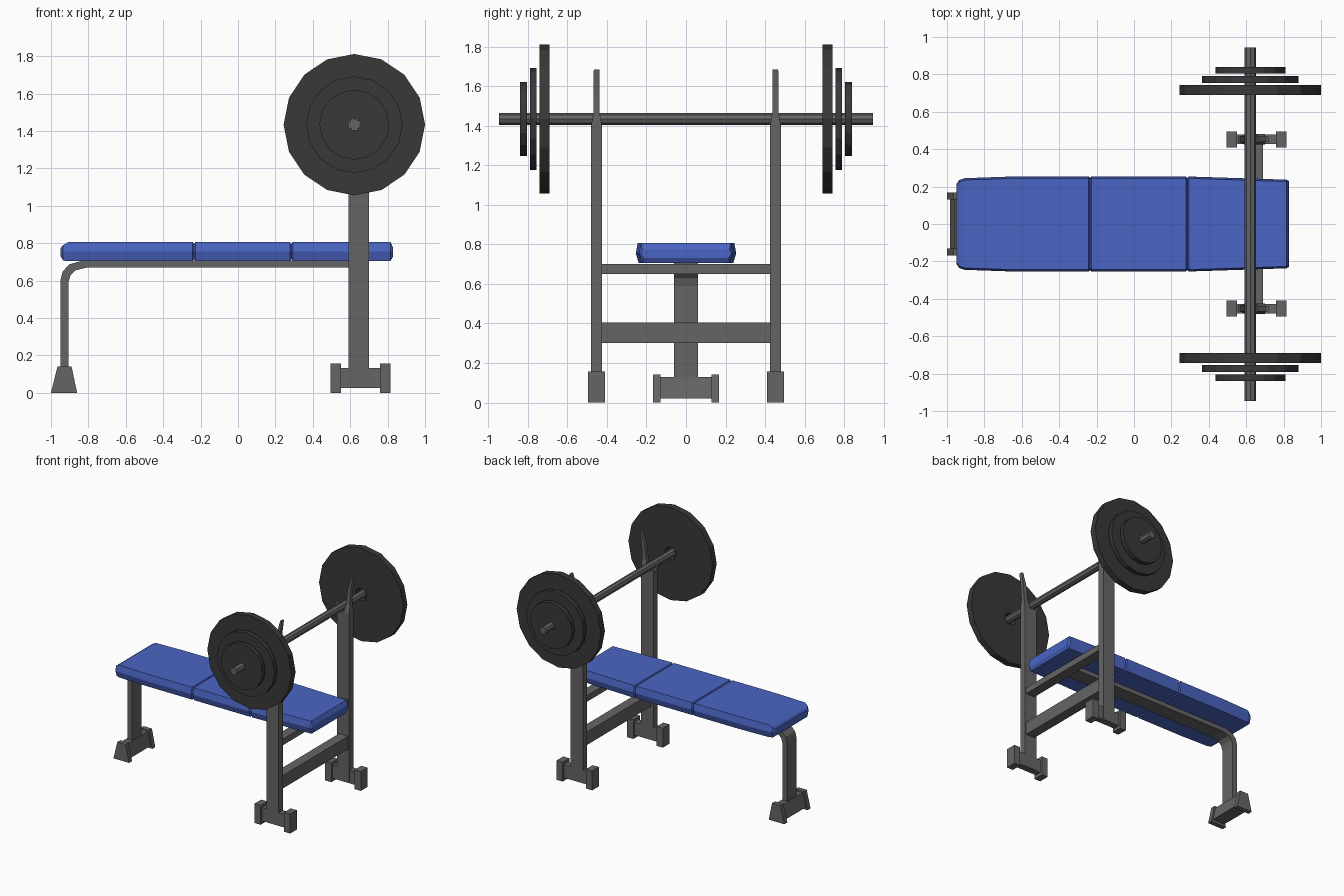
import bpy, bmesh, math

if "Cube" in bpy.data.objects:
    bpy.data.objects.remove(bpy.data.objects["Cube"])


def material(name, rgb):
    m = bpy.data.materials.new(name)
    m.diffuse_color = (*rgb, 1)
    m.use_nodes = True
    m.node_tree.nodes["Principled BSDF"].inputs["Base Color"].default_value = m.diffuse_color
    return m


BLUE = material("blue_vinyl", (0.07, 0.13, 0.55))
STEEL = material("steel", (0.13, 0.13, 0.13))
DARK = material("dark_iron", (0.04, 0.04, 0.04))


def make(name, rings, mat, closed=False):
    """Skin a list of equal-length point rings; cap the ends or close the loop."""
    bm = bmesh.new()
    vs = [[bm.verts.new(p) for p in r] for r in rings]
    n = len(vs[0])
    pairs = list(zip(vs, vs[1:])) + ([(vs[-1], vs[0])] if closed else [])
    for a, b in pairs:
        for i in range(n):
            j = (i + 1) % n
            bm.faces.new((a[i], a[j], b[j], b[i]))
    if not closed:
        bm.faces.new(vs[0])
        bm.faces.new(vs[-1][::-1])
    bmesh.ops.recalc_face_normals(bm, faces=bm.faces)
    me = bpy.data.meshes.new(name)
    bm.to_mesh(me)
    bm.free()
    me.materials.append(mat)
    ob = bpy.data.objects.new(name, me)
    bpy.context.collection.objects.link(ob)
    return ob


def box(name, x0, x1, y0, y1, z0, z1, mat):
    return make(name, [[(x0, y0, z), (x1, y0, z), (x1, y1, z), (x0, y1, z)] for z in (z0, z1)], mat)


def stack(name, sections, yc, mat):
    """Tapered post from sections (x0, x1, half width in y, z)."""
    return make(name, [[(a, yc - h, z), (b, yc - h, z), (b, yc + h, z), (a, yc + h, z)]
                       for a, b, h, z in sections], mat)


def slab(name, profile, y0, y1, mat):
    """Extrude an xz profile along y."""
    return make(name, [[(x, y, z) for x, z in profile] for y in (y0, y1)], mat)


def circle(r, y, n, cx=0.622, cz=1.434):
    return [(cx + r * math.sin(2 * math.pi * i / n), y, cz + r * math.cos(2 * math.pi * i / n))
            for i in range(n)]


# padded cushion with two seams: x, half width, top, bottom
cushion = [(-0.948, 0.215, 0.775, 0.73), (-0.935, 0.235, 0.79, 0.707), (-0.905, 0.245, 0.808, 0.705),
           (-0.65, 0.254, 0.808, 0.705)]
for seam in (-0.235, 0.285):
    cushion += [(seam - 0.008, 0.254, 0.808, 0.705), (seam, 0.247, 0.795, 0.715),
                (seam + 0.008, 0.254, 0.808, 0.705)]
cushion += [(0.815, 0.237, 0.808, 0.705), (0.83, 0.23, 0.775, 0.73)]
make("cushion", [[(x, -w, 0.755), (x, -w + 0.01, t), (x, w - 0.01, t),
                  (x, w, 0.755), (x, w - 0.015, b), (x, -w + 0.015, b)]
                 for x, w, t, b in cushion], BLUE)

# bent beam that turns down into the single leg
slab("bench_beam", [(-0.95, 0.10), (-0.95, 0.60), (-0.937, 0.65), (-0.90, 0.688), (-0.83, 0.708),
                    (0.64, 0.708), (0.64, 0.67), (-0.81, 0.67), (-0.87, 0.655), (-0.895, 0.63),
                    (-0.907, 0.59), (-0.907, 0.10)], -0.06, 0.06, STEEL)

# foot under the single leg
slab("leg_foot_bar", [(-0.985, 0.02), (-0.875, 0.02), (-0.90, 0.13), (-0.957, 0.13)], -0.135, 0.135, STEEL)

# cross members between the uprights
box("upper_crossbar", 0.61, 0.69, -0.43, 0.43, 0.65, 0.70, STEEL)
box("lower_crossbar", 0.61, 0.69, -0.43, 0.43, 0.30, 0.405, STEEL)

for side, s in (("left", -1), ("right", 1)):
    # leg foot cap
    slab(side + "_leg_foot_cap", [(-1.0, 0), (-0.86, 0), (-0.89, 0.142), (-0.965, 0.142)],
         s * 0.13, s * 0.168, STEEL)

    # upright with its base and end caps
    yc = s * 0.4525
    box(side + "_upright", 0.59, 0.70, yc - 0.0275, yc + 0.0275, 0.03, 1.40, STEEL)
    box(side + "_base", 0.54, 0.765, yc - 0.026, yc + 0.026, 0.025, 0.132, STEEL)
    for end, x0, x1 in (("front", 0.495, 0.55), ("back", 0.76, 0.815)):
        box(f"{side}_{end}_base_cap", x0, x1, yc - 0.0425, yc + 0.0425, 0, 0.157, STEEL)

    # bar cradle: tall back prong and short front lip
    stack(side + "_cradle_prong", [(0.65, 0.70, 0.0275, 1.40), (0.663, 0.70, 0.015, 1.47),
                                   (0.675, 0.705, 0.015, 1.58), (0.705, 0.72, 0.014, 1.685)], yc, STEEL)
    stack(side + "_cradle_lip", [(0.59, 0.62, 0.0275, 1.37), (0.575, 0.595, 0.018, 1.41),
                                 (0.557, 0.567, 0.014, 1.455)], yc, STEEL)

    # weight plates; the largest has a visible centre hole
    for label, r, hole, y0, y1 in (("large", 0.378, 0.05, 0.69, 0.742),
                                   ("medium", 0.258, 0.03, 0.755, 0.79),
                                   ("small", 0.187, 0.03, 0.805, 0.84)):
        make(f"{side}_{label}_plate", [circle(q, s * y, 16) for q, y in
                                       ((hole, y0), (r, y0), (r, y1), (hole, y1))], DARK, closed=True)

# barbell
make("barbell", [circle(0.03, y, 8) for y in (-0.945, 0.945)], STEEL)
